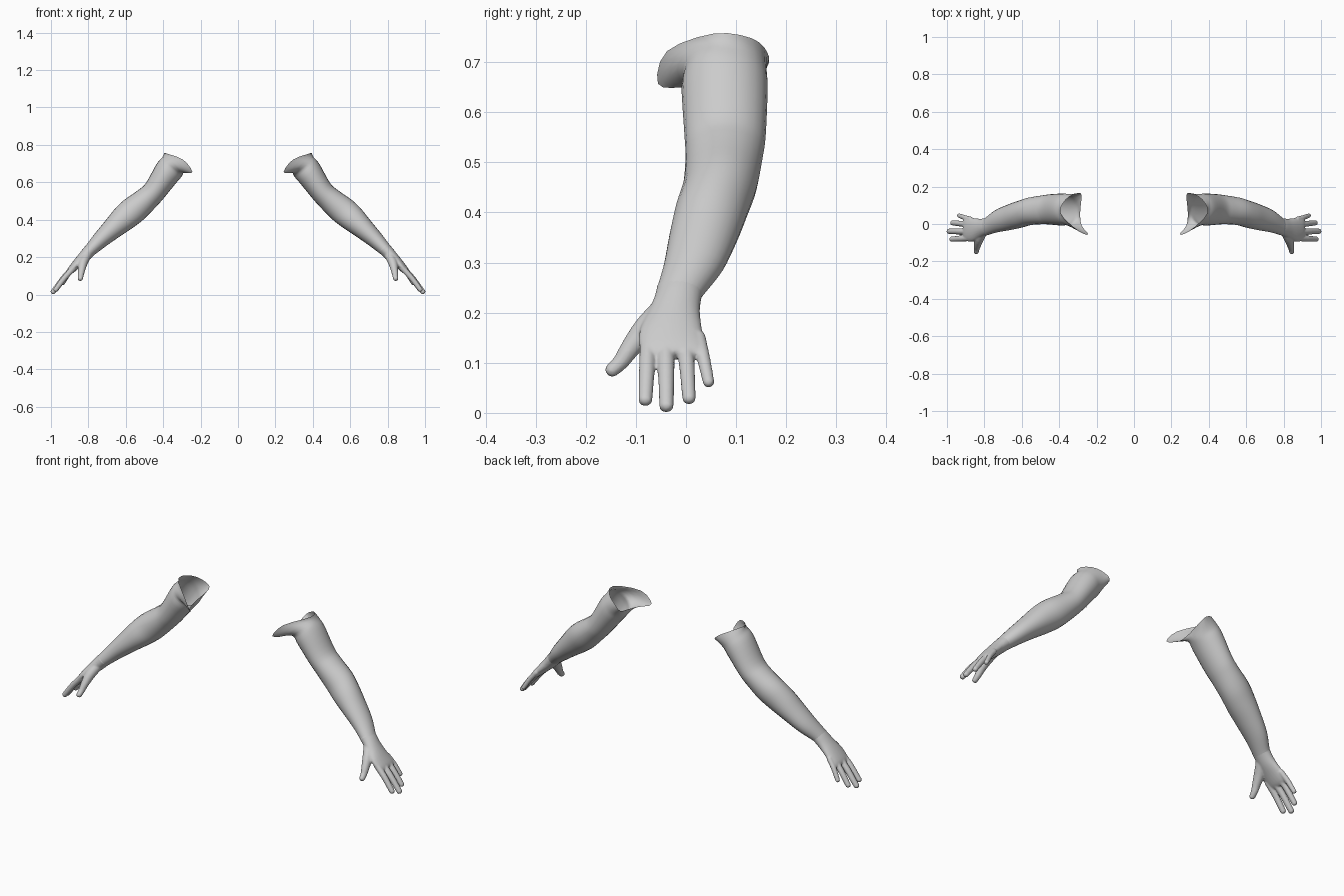
import bpy, bmesh, math
from mathutils import Vector

if "Cube" in bpy.data.objects:
    bpy.data.objects.remove(bpy.data.objects["Cube"])

skin = bpy.data.materials.new("grey")
skin.diffuse_color = (0.6, 0.6, 0.6, 1)
skin.use_nodes = True
skin.node_tree.nodes["Principled BSDF"].inputs["Base Color"].default_value = skin.diffuse_color
N = 24
OUT = Vector((0.72, 0, 0.69))   # outer side of the arm
BACK = Vector((0, 1, 0))


def ring(c, a, b, u=OUT, v=BACK):
    """Elliptical section: a along u, b along v."""
    return [Vector(c) + u * (a * math.cos(2 * math.pi * i / N))
            + v * (b * math.sin(2 * math.pi * i / N)) for i in range(N)]


def spline(p, t, closed=False):
    """Catmull-Rom point at parameter t through the list p."""
    n = len(p)
    i = int(t) if closed else min(int(t), n - 2)
    f = t - i
    idx = [(i + k) % n if closed else min(max(i + k, 0), n - 1) for k in (-1, 0, 1, 2)]
    a, b, c, d = [p[k] for k in idx]
    return 0.5 * (2 * b + (c - a) * f + (2 * a - 5 * b + 4 * c - d) * f * f
                  + (3 * b - a - 3 * c + d) * f ** 3)


def loft(bm, rings, steps=4, cap_start=True, cap_end=True):
    cols = list(zip(*rings))
    count = (len(rings) - 1) * steps
    rows = [[bm.verts.new(spline(c, k / steps)) for c in cols] for k in range(count + 1)]
    for r, s in zip(rows, rows[1:]):
        for i in range(N):
            j = (i + 1) % N
            bm.faces.new((r[i], r[j], s[j], s[i]))
    if cap_start:
        bm.faces.new(rows[0][::-1])
    if cap_end:
        bm.faces.new(rows[-1])


def digit(bm, points, radii):
    """Round-tipped finger through the points."""
    pts = [Vector(p) for p in points]
    rings = []
    for k, (p, r) in enumerate(zip(pts, radii)):
        t = (pts[min(k + 1, len(pts) - 1)] - pts[max(k - 1, 0)]).normalized()
        u = (OUT - t * OUT.dot(t)).normalized()
        rings.append(ring(p, r * 0.95, r, u, t.cross(u)))
    # rounded tip
    for h, s in ((0.5, 0.85), (0.85, 0.5), (0.95, 0.15)):
        rings.append(ring(pts[-1] + t * radii[-1] * h, radii[-1] * s, radii[-1] * s, u, t.cross(u)))
    loft(bm, rings, 3)


def finish(bm, name, fuse=False):
    bmesh.ops.recalc_face_normals(bm, faces=bm.faces)
    me = bpy.data.meshes.new(name)
    bm.to_mesh(me)
    bm.free()
    me.materials.append(skin)
    me.polygons.foreach_set("use_smooth", [True] * len(me.polygons))
    ob = bpy.data.objects.new(name, me)
    bpy.context.collection.objects.link(ob)
    if fuse:
        m = ob.modifiers.new("fuse", 'REMESH')
        m.mode = 'VOXEL'
        m.voxel_size = 0.004
        m.use_smooth_shade = True
        s = ob.modifiers.new("soften", 'SMOOTH')
        s.factor = 0.5
        s.iterations = 5
    ob.modifiers.new("both_sides", 'MIRROR').use_clip = False


# Sleeve-like arm shell, open at the shoulder with a flap at the front
rim = [Vector(p) for p in (
    (.393, .055, .757), (.365, .13, .748), (.31, .162, .72), (.281, .156, .69),
    (.288, .06, .665), (.28, -.008, .65), (.244, -.056, .657), (.295, -.038, .722))]
arm = [[spline(rim, i * 8 / N, True) for i in range(N)]]
for c, a, b in (
        ((.352, .077, .684), .073, .084), ((.383, .077, .647), .073, .086),
        ((.447, .078, .553), .063, .081), ((.490, .076, .510), .066, .077),
        ((.556, .068, .454), .074, .074), ((.610, .052, .407), .070, .073),
        ((.667, .036, .355), .058, .069), ((.735, .015, .292), .045, .060),
        ((.790, -.014, .237), .034, .047), ((.803, -.018, .222), .032, .046)):
    arm.append(ring(c, a, b))
bm = bmesh.new()
loft(bm, arm, 4, False, False)
finish(bm, "arm")

# Hand: palm, four fingers and thumb fused together
bm = bmesh.new()
loft(bm, [ring(c, a, b) for c, a, b in (
    ((.775, -.010, .252), .035, .048), ((.797, -.016, .230), .034, .047),
    ((.825, -.024, .200), .031, .052), ((.862, -.030, .163), .025, .063),
    ((.895, -.026, .128), .019, .066), ((.908, -.024, .114), .012, .060))])
for base, tip, r in (
        ((.875, -.075, .145), (.974, -.081, .027), .0155),
        ((.875, -.040, .150), (.988, -.039, .015), .0160),
        ((.875, -.002, .150), (.970, .006, .030), .0150),
        ((.870, .024, .155), (.935, .045, .062), .0130)):
    a, b = Vector(base), Vector(tip)
    mid = a.lerp(b, 0.55) + OUT * 0.004
    digit(bm, (a, a.lerp(b, .3) + OUT * .003, mid, b), (r * 1.1, r * 1.05, r * 1.02, r * .9))
digit(bm, ((.805, -.035, .215), (.828, -.078, .170), (.837, -.112, .128),
           (.841, -.130, .102), (.843, -.147, .086)), (.026, .026, .020, .0165, .0145))
finish(bm, "hand", True)
